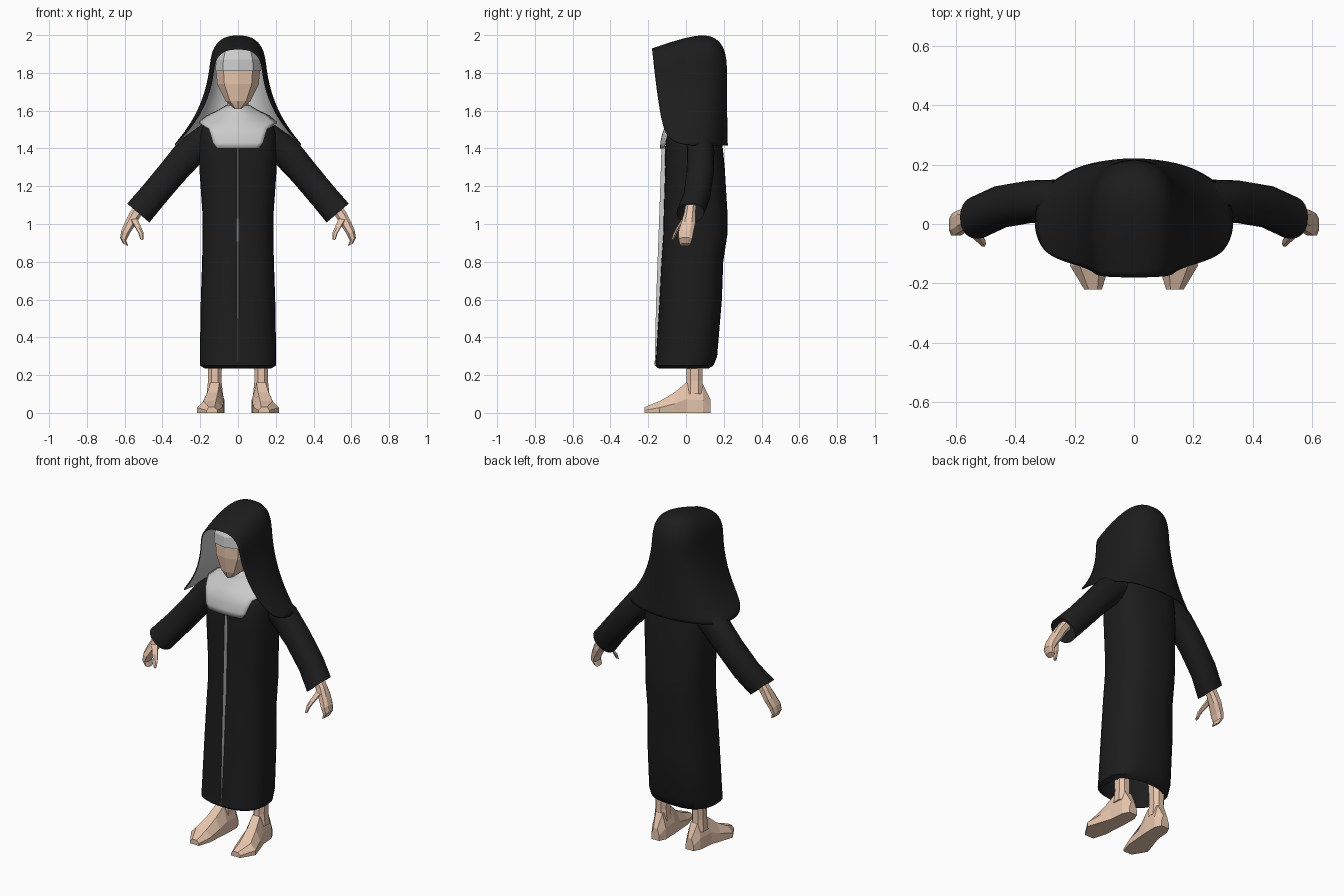
import bpy, bmesh, math
from mathutils import Vector

if "Cube" in bpy.data.objects:
    bpy.data.objects.remove(bpy.data.objects["Cube"])


def material(name, rgb):
    m = bpy.data.materials.new(name)
    m.diffuse_color = (*rgb, 1)
    m.use_nodes = True
    m.node_tree.nodes["Principled BSDF"].inputs["Base Color"].default_value = m.diffuse_color
    return m


black = material("black_cloth", (0.012, 0.012, 0.012))
white = material("white_cloth", (0.8, 0.8, 0.8))
skin = material("skin", (0.80, 0.56, 0.42))


def ring(c, u, v, n=8, e=2.0, phase=0.0):
    """Superellipse ring around c, spanned by the half axes u and v."""
    c, u, v = Vector(c), Vector(u), Vector(v)
    pts = []
    for i in range(n):
        a = 2 * math.pi * i / n + phase
        x, y = math.cos(a), math.sin(a)
        pts.append(c + u * math.copysign(abs(x) ** (2 / e), x)
                   + v * math.copysign(abs(y) ** (2 / e), y))
    return pts


def level(z, hw, yf, yb, n, e=2.0):
    """Horizontal ring, first vertex pointing to the front."""
    return ring((0, (yf + yb) / 2, z), (0, (yf - yb) / 2, 0), (hw, 0, 0), n, e)


def skin_rows(name, rows, mat, cyclic=True, caps=(True, True), smooth=True, mirror=False):
    """Bridge successive rows of points into a surface."""
    bm = bmesh.new()
    vs = [[bm.verts.new(p) for p in r] for r in rows]
    n = len(rows[0])
    for a, b in zip(vs, vs[1:]):
        for i in range(n if cyclic else n - 1):
            j = (i + 1) % n
            bm.faces.new((a[i], a[j], b[j], b[i]))
    if cyclic and caps[0]:
        bm.faces.new(vs[0])
    if cyclic and caps[1]:
        bm.faces.new(vs[-1])
    bmesh.ops.remove_doubles(bm, verts=bm.verts, dist=1e-5)
    bmesh.ops.recalc_face_normals(bm, faces=bm.faces)
    me = bpy.data.meshes.new(name)
    bm.to_mesh(me)
    bm.free()
    me.materials.append(mat)
    ob = bpy.data.objects.new(name, me)
    bpy.context.collection.objects.link(ob)
    if smooth:
        bpy.ops.object.select_all(action='DESELECT')
        ob.select_set(True)
        bpy.context.view_layer.objects.active = ob
        bpy.ops.object.shade_smooth_by_angle(angle=math.radians(40))
    if mirror:
        ob.modifiers.new("mirror", 'MIRROR').use_clip = False
    return ob


# Robe: long tube, hem rolled slightly inwards
robe = [(.235, .175, -.145, .12), (.25, .2, -.163, .145), (.3, .202, -.158, .165),
        (.6, .197, -.14, .19), (.8, .19, -.13, .197), (.95, .187, -.12, .22),
        (1.05, .188, -.118, .22), (1.3, .205, -.11, .205), (1.4, .205, -.112, .195),
        (1.48, .2, -.098, .185), (1.54, .18, -.055, .16), (1.6, .1, .0, .12),
        (1.62, .06, .015, .11)]
skin_rows("robe", [level(*r, 32, 2.5) for r in robe], black, caps=(False, True))

# Pale ridge down the front of the robe
ridge = [(.25, -.166), (.6, -.158), (.95, -.145), (1.2, -.136), (1.4, -.13)]
skin_rows("front_ridge", [[(-.011, y + .04, z), (0, y, z), (.011, y + .04, z)]
                          for z, y in ridge], white, smooth=False)

# Sleeves: open at the cuff
path = [(.13, .07, 1.47), (.25, .078, 1.385), (.35, .075, 1.27), (.45, .058, 1.15), (.528, .022, 1.058)]
across = Vector((.76, 0, .65))
skin_rows("sleeve", [ring(c, across * r, (0, .072, 0), 20, 2.2)
                     for c, r in zip(path, (.085, .083, .076, .075, .077))],
          black, caps=(True, False), mirror=True)

# Hands: faceted mitten shape with a curved thumb
palm = [((.515, .025, 1.09), .03, .03), ((.545, .02, 1.05), .028, .032),
        ((.573, .012, 1.0), .026, .04), ((.597, .0, .955), .022, .042),
        ((.608, -.003, .92), .017, .038), ((.595, -.005, .89), .015, .03)]
skin_rows("hand", [ring(c, (a, 0, a * .5), (0, b, 0), 8, 2.6, math.pi / 8) for c, a, b in palm],
          skin, smooth=False, mirror=True)
thumb = [((.553, -.008, 1.03), .02), ((.533, -.035, .99), .017),
         ((.515, -.055, .955), .014), ((.508, -.068, .92), .009)]
skin_rows("thumb", [ring(c, (r, 0, 0), (0, r, r * .5), 6) for c, r in thumb],
          skin, smooth=False, mirror=True)

# Feet: heel to toe sections (y, x centre, half width, height)
foot = [(.13, .115, .026, .07), (.09, .117, .045, .15), (.0, .122, .048, .16),
        (-.06, .135, .056, .108), (-.14, .15, .066, .062), (-.22, .138, .03, .03)]
skin_rows("foot", [[(x - w, y, 0), (x + w, y, 0), (x + w, y, h * .45), (x + w * .5, y, h),
                    (x - w * .5, y, h), (x - w, y, h * .45)] for y, x, w, h in foot],
          skin, smooth=False, mirror=True)
leg = [(.1, .046, .05), (.17, .038, .045), (.25, .04, .045), (.55, .06, .065)]
skin_rows("leg", [ring((.123, .045, z), (a, 0, 0), (0, b, 0), 8, 2.4, math.pi / 8)
                  for z, a, b in leg], skin, smooth=False, mirror=True)

# Face, forehead band and neck
face = [(1.61, .02, -.1, -.02), (1.65, .068, -.115, .05), (1.74, .115, -.128, .12),
        (1.815, .122, -.128, .13)]
skin_rows("face", [level(*r, 10, 2.3) for r in face], skin, smooth=False)
band = [(1.81, .126, -.138, .13), (1.87, .12, -.135, .13), (1.93, .1, -.1, .12), (1.965, .04, -.02, .09)]
skin_rows("forehead_band", [level(*r, 10, 2.4) for r in band], white, smooth=False)
skin_rows("neck", [level(1.56, .07, -.045, .1, 12), level(1.62, .055, -.035, .09, 12),
                   level(1.7, .055, -.035, .09, 12)], white)

# Bib: white panel wrapping chest and shoulders (z, half width, front y, side setback)
bib = [(1.4, .11, -.131, .012), (1.43, .132, -.13, .016), (1.47, .143, -.122, .02),
       (1.505, .155, -.11, .025), (1.535, .205, -.09, .10), (1.57, .165, -.055, .10),
       (1.6, .1, -.04, .08), (1.625, .06, -.036, .06)]
cols = [i / 6 for i in range(-6, 7)]
bib_ob = skin_rows("bib", [[(w * s, y + d * s * s, z) for s in cols] for z, w, y, d in bib],
                   white, cyclic=False)
m = bib_ob.modifiers.new("thickness", 'SOLIDIFY')
m.thickness, m.offset = .012, 0

# Veil: arches from the face opening to the back seam, black outside and pale inside
arch = [(0, 1), (.05, .995), (.095, .965), (.13, .9), (.147, .8), (.154, .66),
        (.178, .48), (.215, .31), (.272, .14), (.335, 0)]
# (y at top, y at hem, top z, hem z, width factor)
slices = [(-.18, -.1, 1.93, 1.46, .89), (-.1, -.05, 1.958, 1.432, .98), (.0, .01, 1.988, 1.42, 1.01),
          (.09, .085, 2.004, 1.418, .97), (.155, .145, 1.99, 1.417, .84),
          (.2, .198, 1.94, 1.416, .55), (.213, .216, 1.88, 1.416, .27), (.217, .224, 1.83, 1.415, 0)]
rows = []
for yt, yh, top, hem, k in slices:
    half = [(x * k, yh + (yt - yh) * h ** .6, hem + (top - hem) * h) for x, h in arch]
    rows.append([(-x, y, z) for x, y, z in reversed(half[1:])] + half)
veil = skin_rows("veil", rows, black, cyclic=False, smooth=False)
veil.data.materials.append(white)
veil.data.polygons.foreach_set("use_smooth", [True] * len(veil.data.polygons))
m = veil.modifiers.new("round", 'SUBSURF')
m.levels = m.render_levels = 2
m = veil.modifiers.new("lining", 'SOLIDIFY')
m.thickness, m.offset, m.material_offset = .006, -1, 1
